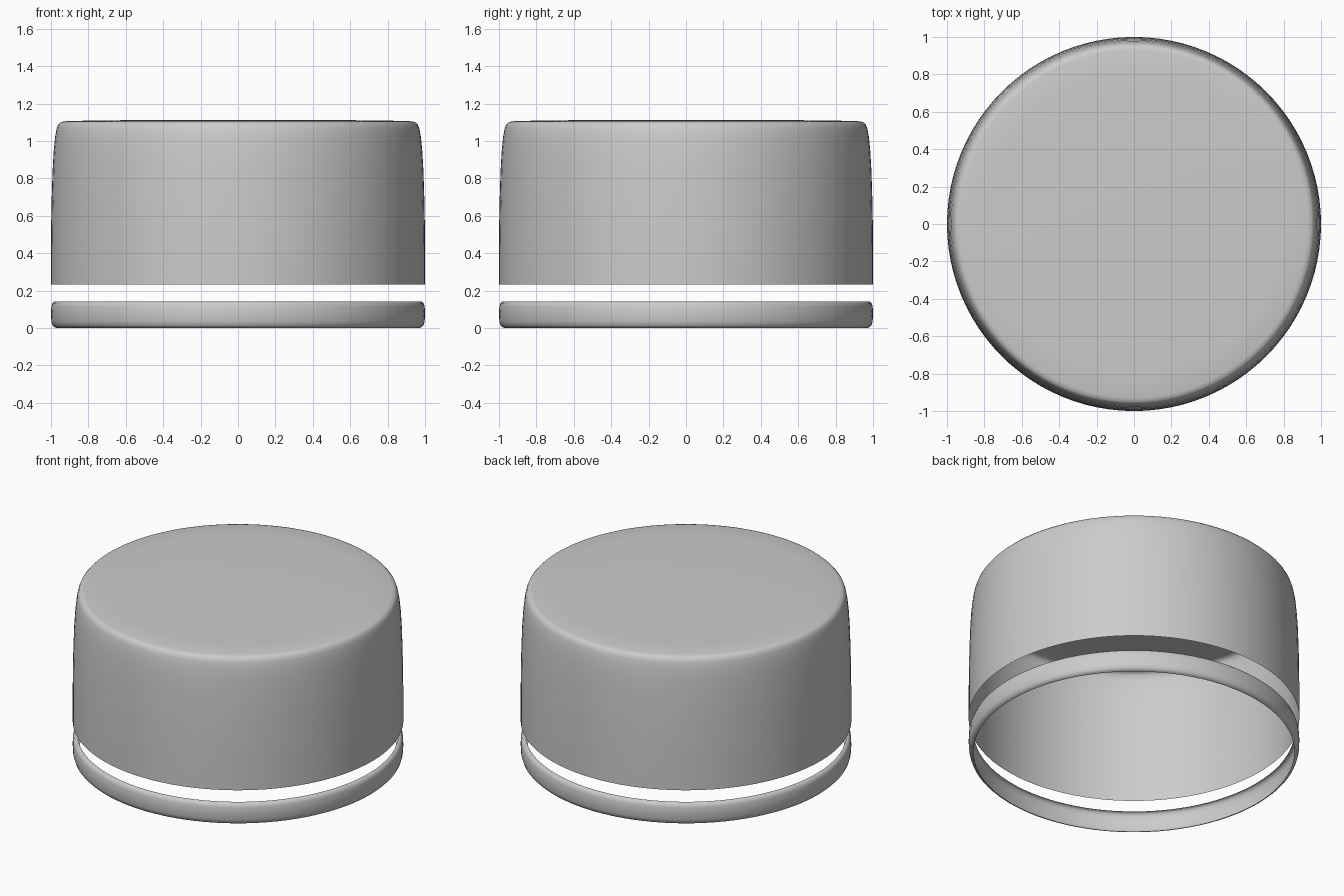
import bpy
import bmesh
from math import radians, tau
from mathutils import Matrix

SEGMENTS = 96

cube = bpy.data.objects.get("Cube")
if cube:
    bpy.data.objects.remove(cube, do_unlink=True)


def flat_material(name, colour):
    mat = bpy.data.materials.new(name)
    mat.use_nodes = True
    mat.diffuse_color = colour
    mat.node_tree.nodes["Principled BSDF"].inputs["Base Color"].default_value = colour
    return mat


def lathe(name, profile, mat):
    """Spin a (radius, height) profile around z into a thin open skin."""
    bm = bmesh.new()
    verts = [bm.verts.new((r, 0, z)) for r, z in profile]
    edges = [bm.edges.new(pair) for pair in zip(verts, verts[1:])]
    bmesh.ops.spin(bm, geom=verts + edges, cent=(0, 0, 0), axis=(0, 0, 1),
                   angle=tau, steps=SEGMENTS, use_merge=True)
    bmesh.ops.remove_doubles(bm, verts=bm.verts, dist=0.0001)
    bmesh.ops.recalc_face_normals(bm, faces=bm.faces)
    # Turn the skin outwards
    widest = max(bm.faces, key=lambda f: f.calc_center_median().xy.length)
    if widest.normal.xy.dot(widest.calc_center_median().xy) < 0:
        bmesh.ops.reverse_faces(bm, faces=bm.faces)
    mesh = bpy.data.meshes.new(name)
    bm.to_mesh(mesh)
    bm.free()
    mesh.materials.append(mat)
    obj = bpy.data.objects.new(name, mesh)
    bpy.context.collection.objects.link(obj)
    bpy.ops.object.select_all(action="DESELECT")
    obj.select_set(True)
    bpy.context.view_layer.objects.active = obj
    bpy.ops.object.shade_smooth_by_angle(angle=radians(50))
    return obj


grey = flat_material("plain grey", (0.6, 0.6, 0.6, 1))

# Hollow cap: slightly domed top, soft shoulder, open underneath
lathe("cap_shell", [
    (0, 1.113), (0.5, 1.112), (0.8, 1.109), (0.93, 1.105), (0.95, 1.1),
    (0.962, 1.088), (0.97, 1.065), (0.978, 1.02), (0.985, 0.95),
    (0.991, 0.85), (0.996, 0.7), (0.999, 0.55), (1, 0.4), (1, 0.233)], grey)

# Separate band below the cap, with lips curling inwards
lathe("lower_ring", [
    (0.97, 0.142), (0.982, 0.141), (0.992, 0.133), (0.998, 0.115), (1, 0.075),
    (0.998, 0.035), (0.992, 0.014), (0.982, 0.004), (0.97, 0)], grey)
